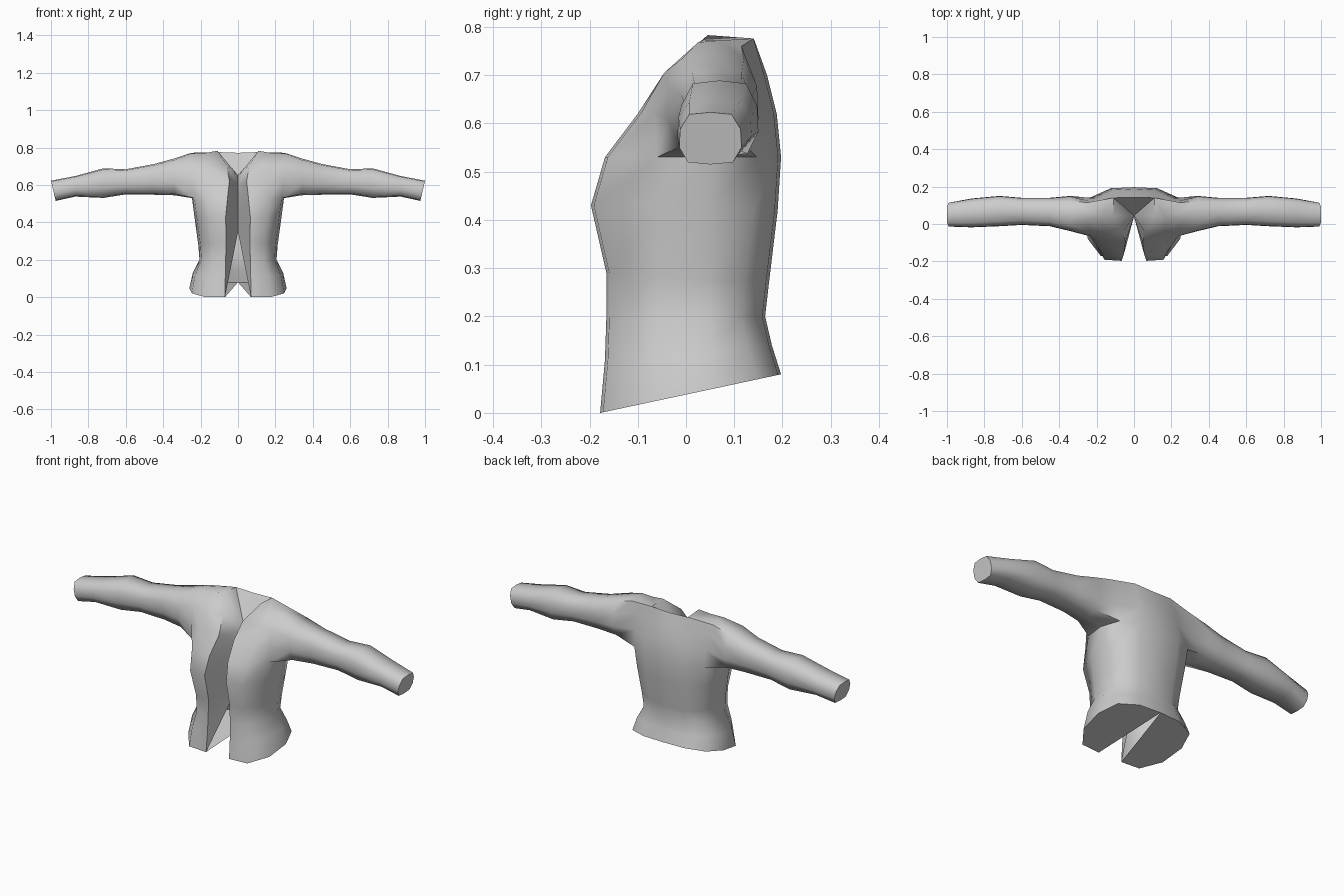
import bpy, bmesh, math
from mathutils import Matrix

if "Cube" in bpy.data.objects:
    bpy.data.objects.remove(bpy.data.objects["Cube"])

bm = bmesh.new()


def strip(a, b, closed=False):
    """Quads between two equally long runs of vertices."""
    n = len(a)
    for i in range(n if closed else n - 1):
        j = (i + 1) % n
        bm.faces.new((a[i], a[j], b[j], b[i]))


# Body rows: z front, z back, y front, y side, y back, opening half width, half width
body_rows = [
    (0.00, 0.08, -0.178, -0.080, 0.197, 0.070, 0.260),
    (0.11, 0.14, -0.168, -0.070, 0.178, 0.068, 0.242),
    (0.20, 0.20, -0.165, -0.060, 0.164, 0.066, 0.206),
    (0.29, 0.27, -0.165, -0.055, 0.172, 0.064, 0.212),
    (0.43, 0.42, -0.197, -0.055, 0.190, 0.066, 0.232),
    (0.53, 0.53, -0.168, -0.060, 0.197, 0.056, 0.246),
    (0.62, 0.62, -0.100, -0.065, 0.188, 0.046, 0.250),
    (0.705, 0.70, -0.045, -0.045, 0.168, 0.060, 0.255),
]

# Half body: columns run from the front edge round the side to the back centre
rows = []
for k, (zf, zb, yf, ys, yb, xe, w) in enumerate(body_rows):
    pts = [(xe, yf), (0.68 * w, yf + 0.006), (0.95 * w, ys), (w, 0.045),
           (0.86 * w, yb - 0.05), (0.48 * w, yb - 0.006), (0, yb)]
    row = []
    for c, (x, y) in enumerate(pts):
        if k > 5 and c == 3:          # armhole leaves the side open
            row.append(None)
            continue
        z = zf + (zb - zf) * (y - yf) / (yb - yf)
        row.append(bm.verts.new((x, y, z)))
    rows.append(row)

# Shoulder and collar row
rows.append([bm.verts.new(p) for p in (
    (0.11, 0.045, 0.783), (0.17, 0.035, 0.772), (0.25, 0.025, 0.768),
    (0.25, 0.07, 0.772), (0.25, 0.115, 0.76), (0.11, 0.14, 0.776), (0, 0.142, 0.772))])

for k in range(len(rows) - 1):
    a, b = rows[k], rows[k + 1]
    if k < 5:
        strip(a, b)
    else:
        strip(a[:3], b[:3])
        strip(a[4:], b[4:])
top = rows[8]
bm.faces.new((top[0], top[1], top[5]))
bm.faces.new((top[1], top[2], top[3], top[5]))
bm.faces.new((top[3], top[4], top[5]))

# Inner lapels folding back to the centre line
centre = [bm.verts.new((0, y, z)) for y, z in
          ((0.04, 0.35), (0.04, 0.44), (0.04, 0.53), (0.04, 0.60), (0.045, 0.65))]
edge = [r[0] for r in rows]
for k in range(4):
    bm.faces.new((edge[k], edge[k + 1], centre[0]))
strip(edge[4:], centre)

# Neck and hem closures
bm.faces.new((edge[8], top[5], centre[4]))
bm.faces.new((top[5], top[6], centre[4]))
bm.faces.new(rows[0])

# Sleeve: x, y front, y back, z bottom, z top
sleeve_rings = [
    (0.34, -0.038, 0.150, 0.545, 0.742),
    (0.45, -0.012, 0.140, 0.548, 0.712),
    (0.60, -0.005, 0.140, 0.550, 0.684),
    (0.72, -0.012, 0.150, 0.531, 0.689),
    (0.87, -0.018, 0.136, 0.538, 0.648),
    (1.00, -0.014, 0.115, 0.515, 0.623),
]
side = [(-0.72, -0.92), (-1, -0.35), (-0.97, 0.35), (-0.68, 0.92)]
section = [(0, -1)] + side + [(0, 1)] + [(-u, v) for u, v in reversed(side)]
ring = ([rows[5][3]] + [rows[k][2] for k in (5, 6, 7, 8)] + [top[3]]
        + [rows[k][4] for k in (8, 7, 6, 5)])
for x, y0, y1, z0, z1 in sleeve_rings:
    new = []
    for u, v in section:
        slant = 0.0125 * (1 - v) if x == 1.0 else 0
        new.append(bm.verts.new((x - slant, (y0 + y1) / 2 + u * (y1 - y0) / 2,
                                 (z0 + z1) / 2 + v * (z1 - z0) / 2)))
    strip(ring, new, True)
    ring = new
bm.faces.new(ring)

# Mirror to the other half
bmesh.ops.mirror(bm, geom=bm.verts[:] + bm.edges[:] + bm.faces[:],
                 matrix=Matrix.Identity(4), merge_dist=0.0005, axis='X')
bmesh.ops.remove_doubles(bm, verts=bm.verts[:], dist=0.0005)
bmesh.ops.recalc_face_normals(bm, faces=bm.faces[:])

mesh = bpy.data.meshes.new("jacket")
bm.to_mesh(mesh)
bm.free()
jacket = bpy.data.objects.new("jacket", mesh)
bpy.context.collection.objects.link(jacket)

cloth = bpy.data.materials.new("grey cloth")
cloth.diffuse_color = (0.6, 0.6, 0.6, 1)
cloth.use_nodes = True
cloth.node_tree.nodes["Principled BSDF"].inputs["Base Color"].default_value = cloth.diffuse_color
mesh.materials.append(cloth)

bpy.context.view_layer.objects.active = jacket
jacket.select_set(True)
bpy.ops.object.shade_smooth_by_angle(angle=math.radians(60))
